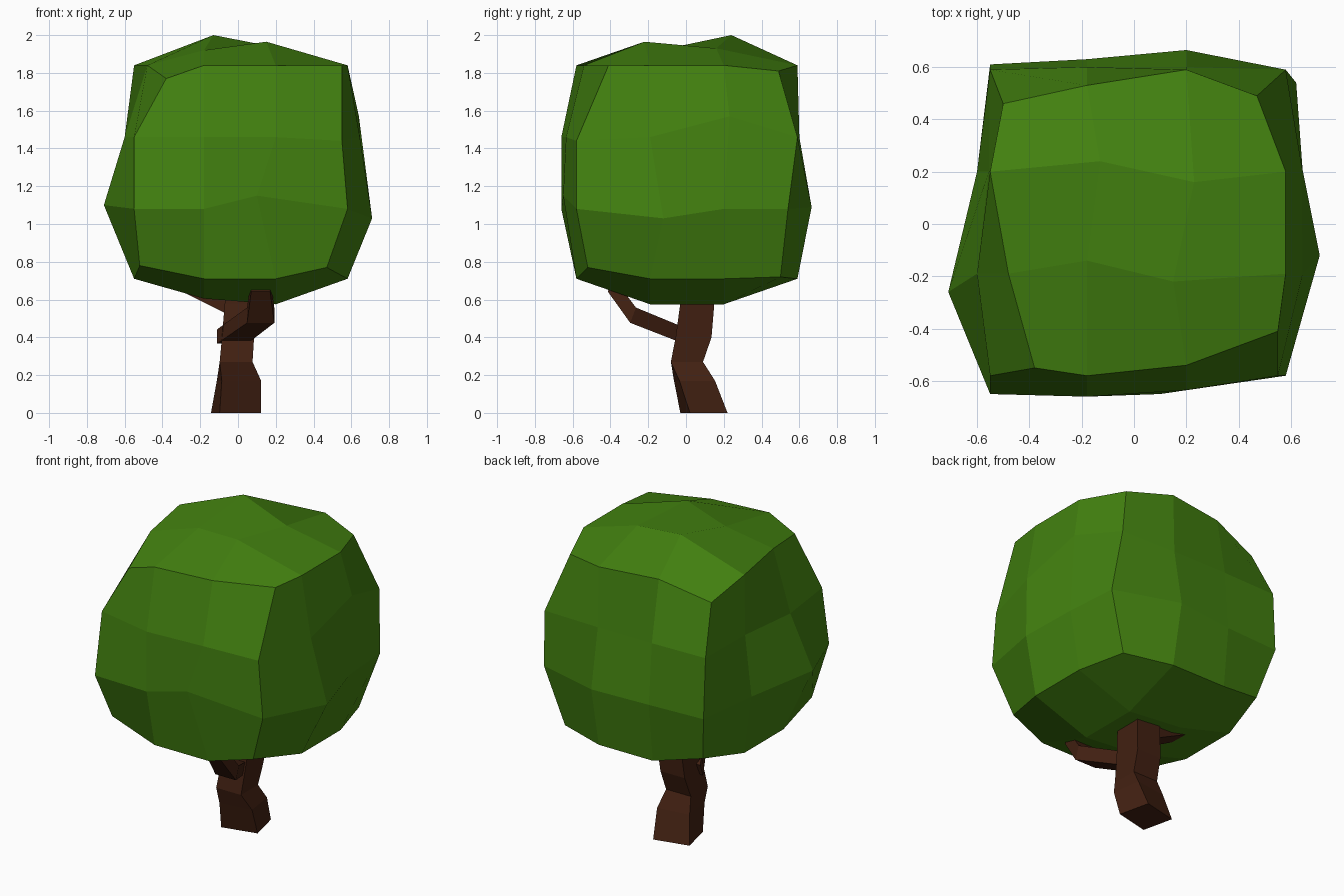
import bpy, bmesh
from math import radians
from mathutils import Vector, Matrix


def material(name, color):
    m = bpy.data.materials.new(name)
    m.diffuse_color = (*color, 1)
    return m


def finish(name, bm, mat):
    bmesh.ops.recalc_face_normals(bm, faces=bm.faces[:])
    me = bpy.data.meshes.new(name)
    bm.to_mesh(me)
    bm.free()
    me.materials.append(mat)
    ob = bpy.data.objects.new(name, me)
    bpy.context.collection.objects.link(ob)
    return ob


def square_limb(name, rings, u, v, mat):
    """Four-sided limb; each ring is centre x, y, z, half sizes along u, v and twist."""
    u, v = Vector(u), Vector(v)
    bm = bmesh.new()
    loops = []
    for x, y, z, a, b, twist in rings:
        turn = Matrix.Rotation(radians(twist), 3, u.cross(v))
        loops.append([bm.verts.new(Vector((x, y, z)) + turn @ (u * a * s + v * b * t))
                      for s, t in ((-1, -1), (1, -1), (1, 1), (-1, 1))])
    for p, q in zip(loops, loops[1:]):
        for i in range(4):
            j = (i + 1) % 4
            bm.faces.new((p[i], p[j], q[j], q[i]))
    bm.faces.new(loops[0])
    bm.faces.new(loops[-1])
    return finish(name, bm, mat)


leaf = material("leaf_green", (0.056, 0.223, 0.005))
bark = material("bark_brown", (0.055, 0.015, 0.006))
X, Y, Z = (1, 0, 0), (0, 1, 0), (0, 0, 1)

# Crooked, slightly twisted trunk
square_limb("trunk", [(-0.01, 0.095, 0, 0.113, 0.102, 13), (0.005, 0.045, 0.17, 0.105, 0.095, 8),
                      (-0.01, 0.005, 0.27, 0.087, 0.085, 0), (0, 0.04, 0.40, 0.085, 0.095, 0),
                      (0.015, 0.06, 0.58, 0.085, 0.09, 0), (0.015, 0.06, 0.72, 0.08, 0.08, 0)],
            X, Y, bark)

# Branches reaching into the crown
square_limb("front_branch", [(-0.03, 0.0, 0.405, 0.08, 0.04, 0), (0.12, -0.28, 0.517, 0.072, 0.043, 0),
                             (0.12, -0.40, 0.68, 0.05, 0.04, 0)], X, (0, 0.35, 0.94), bark)
square_limb("left_branch", [(0, 0.06, 0.56, 0.08, 0.065, 0), (-0.31, 0.06, 0.70, 0.055, 0.05, 0)],
            Y, Z, bark)

# Crown: a 3x3x3 box whose faces bulge and corners are pulled in
grid = ((-0.55, -0.18, 0.2, 0.58), (-0.58, -0.19, 0.2, 0.59), (0.71, 1.08, 1.46, 1.84))
centre = Vector((0.015, 0.005, 1.275))
bulge = ((-0.60, 0.645), (-0.66, 0.60), (0.575, 1.93))
# Irregular points, keyed by grid index along x, y, z
moved = {
    "003": (-0.38, -0.55, 1.77), "303": (0.55, -0.41, 1.84), "300": (0.47, -0.52, 0.77),
    "000": (-0.52, -0.52, 0.78), "033": (-0.50, 0.46, 1.75), "333": (0.47, 0.49, 1.81),
    "330": (0.50, 0.50, 0.72),
    "203": (0.20, -0.54, 1.84), "133": (-0.18, 0.53, 1.84), "013": (-0.48, -0.19, 1.84),
    "001": (-0.55, -0.65, 1.08), "302": (0.55, -0.58, 1.44), "331": (0.62, 0.54, 1.08),
    "031": (-0.55, 0.61, 1.08),
    "011": (-0.71, -0.26, 1.10), "022": (-0.555, 0.20, 1.46),
    "311": (0.71, -0.12, 1.03), "322": (0.64, 0.23, 1.57),
    "201": (0.10, -0.65, 1.15), "202": (0.20, -0.635, 1.46),
    "231": (0.20, 0.665, 1.09), "131": (-0.18, 0.63, 1.08),
    "110": (-0.18, -0.19, 0.605), "120": (-0.18, 0.20, 0.61),
    "123": (-0.13, 0.24, 2.00), "213": (0.15, -0.22, 1.965),
    "223": (0.23, 0.16, 1.93), "113": (-0.18, -0.14, 1.92),
}
bm = bmesh.new()
verts = {}
for i in range(4):
    for j in range(4):
        for k in range(4):
            idx = (i, j, k)
            outer = [a for a in range(3) if idx[a] in (0, 3)]
            if not outer:
                continue
            p = Vector([grid[a][idx[a]] for a in range(3)])
            if len(outer) == 1:
                a = outer[0]
                p[a] = bulge[a][idx[a] // 3]
            elif len(outer) == 3:
                p = centre + (p - centre) * 0.88
            verts[idx] = bm.verts.new(moved.get("%d%d%d" % idx, p))
for axis in range(3):
    for side in (0, 3):
        for s in range(3):
            for t in range(3):
                quad = []
                for ds, dt in ((0, 0), (1, 0), (1, 1), (0, 1)):
                    key = [s + ds, t + dt]
                    key.insert(axis, side)
                    quad.append(verts[tuple(key)])
                bm.faces.new(quad)
finish("crown", bm, leaf)
